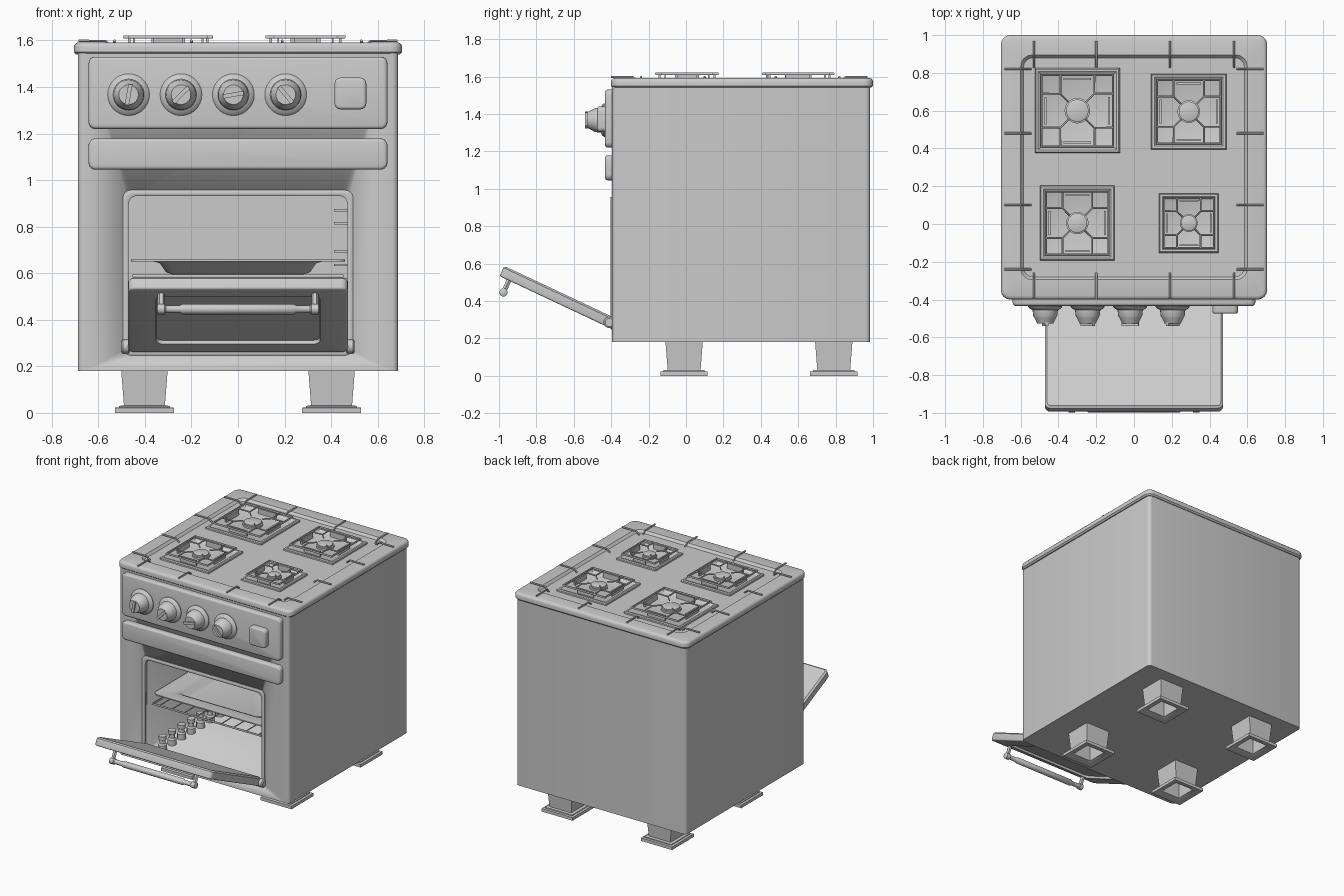
import bpy, bmesh
from math import sin, cos, pi, radians
from mathutils import Matrix, Vector

old = bpy.data.objects.get("Cube")
if old:
    bpy.data.objects.remove(old)

grey = bpy.data.materials.new("light_grey")
grey.use_nodes = True
grey.diffuse_color = (0.6, 0.6, 0.6, 1)
grey.node_tree.nodes["Principled BSDF"].inputs["Base Color"].default_value = (0.6, 0.6, 0.6, 1)

FLAT = Matrix.Identity(4)
FRONT = Matrix.Rotation(pi / 2, 4, 'X')      # local x, y, z -> right, up, outward
DOOR = Matrix.Translation((0, -0.40, 0.285)) @ Matrix.Rotation(radians(154.8), 4, 'X')
SIDE = Matrix.Rotation(pi / 2, 4, 'Y')


def at(x, y, z=0):
    return Matrix.Translation((x, y, z))


def select(ob):
    bpy.ops.object.select_all(action='DESELECT')
    ob.select_set(True)
    bpy.context.view_layer.objects.active = ob


def loft(name, rings, m=FLAT, seg=4, caps=(True, True)):
    """Skin through rounded rectangles given as (cx, cy, hx, hy, radius, z)."""
    bm = bmesh.new()
    loops = []
    for cx, cy, hx, hy, r, z in rings:
        loop = []
        for q, (sx, sy) in enumerate(((1, 1), (-1, 1), (-1, -1), (1, -1))):
            for k in range(seg + 1):
                a = (q + k / max(seg, 1)) * pi / 2
                rr = r if seg else 0
                loop.append(bm.verts.new(m @ Vector((cx + sx * (hx - rr) + rr * cos(a),
                                                     cy + sy * (hy - rr) + rr * sin(a), z))))
        loops.append(loop)
    n = len(loops[0])
    for a, b in zip(loops, loops[1:]):
        for i in range(n):
            j = (i + 1) % n
            bm.faces.new((a[i], a[j], b[j], b[i]))
    if caps[0]:
        bm.faces.new(loops[0][::-1])
    if caps[1]:
        bm.faces.new(loops[-1])
    bmesh.ops.remove_doubles(bm, verts=bm.verts, dist=1e-5)
    bmesh.ops.recalc_face_normals(bm, faces=bm.faces)
    me = bpy.data.meshes.new(name)
    bm.to_mesh(me)
    bm.free()
    me.materials.append(grey)
    ob = bpy.data.objects.new(name, me)
    bpy.context.collection.objects.link(ob)
    select(ob)
    bpy.ops.object.shade_smooth_by_angle(angle=radians(35))
    return ob


def soft(cx, cy, hx, hy, r, z0, z1, e):
    """Rings of a slab whose upper edge is rounded by e."""
    rings = [(cx, cy, hx, hy, r, z0)]
    for k in range(4):
        a = k * pi / 6
        d = e * (1 - cos(a))
        rings.append((cx, cy, hx - d, hy - d, max(r - d, 0.002), z1 - e + e * sin(a)))
    return rings


def lathe(name, profile, m=FLAT, seg=6, caps=(True, True)):
    return loft(name, [(0, 0, r, r, r, z) for r, z in profile], m, seg, caps)


def box(name, lo, hi, m=FLAT):
    c = [(a + b) / 2 for a, b in zip(lo, hi)]
    hx, hy = (hi[0] - lo[0]) / 2, (hi[1] - lo[1]) / 2
    return loft(name, [(c[0], c[1], hx, hy, 0, z) for z in (lo[2], hi[2])], m, 0)


def rods(name, paths, radius, m=FLAT, closed=False):
    cu = bpy.data.curves.new(name, 'CURVE')
    cu.dimensions = '3D'
    cu.bevel_depth, cu.bevel_resolution, cu.use_fill_caps = radius, 1, True
    for path in paths:
        sp = cu.splines.new('POLY')
        sp.points.add(len(path) - 1)
        for p, co in zip(sp.points, path):
            p.co = (*(m @ Vector(co)), 1)
        sp.use_cyclic_u = closed
    cu.materials.append(grey)
    ob = bpy.data.objects.new(name, cu)
    bpy.context.collection.objects.link(ob)
    select(ob)
    bpy.ops.object.convert(target='MESH')
    bpy.ops.object.shade_smooth_by_angle(angle=radians(50))


# Body with the oven cavity cut out
body = loft("body", [(0, 0.295, 0.688, 0.69, 0.025, z) for z in (0.18, 1.555)])
cutter = loft("cavity_cutter", [(0, 0.595, 0.47, 0.345, 0.03, w) for w in (-0.78, 0.5)], FRONT)
mod = body.modifiers.new("cavity", 'BOOLEAN')
mod.object, mod.operation, mod.solver = cutter, 'DIFFERENCE', 'EXACT'
select(body)
bpy.ops.object.modifier_apply(modifier="cavity")
bpy.data.objects.remove(cutter)
loft("oven_frame", [(0, 0.602, h, h - 0.14, 0.035, w) for h, w in
                    ((0.495, 0.39), (0.495, 0.401), (0.489, 0.405), (0.476, 0.405),
                     (0.47, 0.401), (0.47, 0.38))], FRONT, caps=(False, False))

# Hob slab with a shallow recess
loft("hob_top", [(0, 0.3, 0.695, 0.69, 0.04, 1.54)]
     + soft(0, 0.3, 0.705, 0.70, 0.05, 1.55, 1.592, 0.02)
     + [(0, 0.3, 0.6, 0.595, 0.06, 1.592), (0, 0.3, 0.585, 0.58, 0.05, 1.575)])

# Wire clips over the rim
clips = []
for p in (-0.24, 0.10, 0.48, 0.82):
    for s in (-1, 1):
        clips.append([(s * d, p, z) for d, z in ((0.685, 1.598), (0.57, 1.598), (0.545, 1.576))])
for p in (-0.53, -0.20, 0.19, 0.53):
    for s in (-1, 1):
        clips.append([(p, 0.285 + s * d, z) for d, z in ((0.685, 1.598), (0.57, 1.598), (0.545, 1.576))])
rods("rim_clips", clips, 0.006)

# Burners: tray, cap and grate
for name, x, y, s in (("back_left", -0.30, 0.60, 0.45), ("back_right", 0.29, 0.595, 0.40),
                      ("front_left", -0.30, 0.005, 0.395), ("front_right", 0.29, 0.005, 0.315)):
    h = s / 2
    loft(name + "_tray", [(x, y, h - d, h - d, 0, z) for d, z in
                          ((0, 1.57), (0, 1.586), (0.006, 1.592), (0.018, 1.592),
                           (0.026, 1.586), (0.04, 1.579))], seg=0)
    lathe(name + "_burner_cap", [(s * r, z) for r, z in ((0.15, 1.575), (0.15, 1.592),
          (0.132, 1.594), (0.132, 1.604), (0.11, 1.608))], at(x, y))
    g, z = 0.42 * s, 1.615
    rods(name + "_grate_frame", [[(x + a * g, y + b * g, z) for a, b in
                                  ((1, 1), (-1, 1), (-1, -1), (1, -1))]], 0.007, closed=True)
    arms = []
    for q in range(4):
        turn = at(x, y) @ Matrix.Rotation(q * pi / 2, 4, 'Z')
        for path in (((0.1, 0.1), (0.2, 0.2), (0.2, 0.42)), ((0.2, 0.2), (0.42, 0.2))):
            arms.append([turn @ Vector((a * s, b * s, z)) for a, b in path])
        box(name + "_grate_foot", (-0.16 * s, 0.36 * s, 1.58), (0.16 * s, 0.385 * s, 1.618), turn)
    rods(name + "_grate_arms", arms, 0.005)

# Control panel, lower panel, button and knobs
loft("control_panel", soft(0, 1.375, 0.642, 0.155, 0.03, 0.39, 0.433, 0.014), FRONT)
loft("lower_panel", soft(0, 1.112, 0.642, 0.067, 0.03, 0.39, 0.433, 0.014), FRONT)
loft("square_button", soft(0.483, 1.372, 0.068, 0.068, 0.025, 0.42, 0.475, 0.012), FRONT)
for x, angle in ((-0.47, 80), (-0.245, 45), (-0.02, 10), (0.205, -50)):
    m = FRONT @ at(x, 1.367)
    lathe("knob", [(0.09, 0.425), (0.09, 0.438), (0.082, 0.448), (0.067, 0.455), (0.064, 0.485),
                   (0.056, 0.5), (0.042, 0.528)], m, 7)
    box("knob_pointer", (-0.045, -0.009, 0.5), (0.045, 0.009, 0.54),
        m @ Matrix.Rotation(radians(angle), 4, 'Z'))

# Open door with recessed window, handle and hinges
loft("door", [(0, 0.323, 0.46, 0.311, 0.02, -0.03), (0, 0.323, 0.472, 0.323, 0.03, -0.02)]
     + soft(0, 0.323, 0.472, 0.323, 0.03, -0.01, 0.03, 0.01)
     + [(0, 0.33, 0.352, 0.24, 0.03, 0.03), (0, 0.33, 0.35, 0.238, 0.03, 0.014)], DOOR)
across = DOOR @ at(0, 0.59, 0.1) @ SIDE
lathe("handle_bar", [(0.014, -0.35), (0.022, -0.345), (0.022, -0.315), (0.016, -0.31),
                     (0.016, -0.25), (0.022, -0.24), (0.022, 0.24), (0.016, 0.25),
                     (0.016, 0.31), (0.022, 0.315), (0.022, 0.345), (0.014, 0.35)], across, 4)
rods("handle_posts", [[(s * 0.33, 0.59, 0.02), (s * 0.33, 0.59, 0.1)] for s in (-1, 1)], 0.015, DOOR)
for s in (-1, 1):
    lathe("hinge", [(0.022, -0.018), (0.03, -0.012), (0.03, 0.012), (0.022, 0.018)],
          at(s * 0.483, -0.41, 0.285) @ SIDE, 4)

# Oven interior: baking pan, rack, side rails and gas nozzles
loft("baking_pan", [(0, 0.2, hx, hy, 0.04, z) for hx, hy, z in
                    ((0.28, 0.36, 0.594), (0.31, 0.39, 0.605), (0.335, 0.42, 0.642),
                     (0.36, 0.44, 0.65), (0.46, 0.53, 0.65), (0.46, 0.53, 0.658),
                     (0.36, 0.44, 0.658), (0.33, 0.41, 0.645), (0.305, 0.385, 0.61),
                     (0.28, 0.36, 0.602))])
rods("rack_frame", [[(-0.45, -0.34, 0.588), (0.45, -0.34, 0.588),
                     (0.45, 0.74, 0.588), (-0.45, 0.74, 0.588)]], 0.007, closed=True)
rods("rack_wires", [[(-0.4 + 0.1 * i, -0.34, 0.588), (-0.4 + 0.1 * i, 0.74, 0.588)]
                    for i in range(9)], 0.004)
for z in (0.57, 0.63, 0.69, 0.81, 0.865):
    box("side_rail", (0.412, -0.3, z), (0.472, 0.7, z + 0.01))
for i in range(9):
    lathe("gas_nozzle", [(0.03, 0.25), (0.03, 0.29), (0.02, 0.3), (0.02, 0.325), (0.027, 0.33),
                         (0.027, 0.355)], at(-0.4, -0.3 + 0.11 * i), 3)

# Hollow flared feet
for x in (-0.402, 0.402):
    for y in (-0.01, 0.79):
        loft("foot", [(x, y, h, h, 0, z) for h, z in
                      ((0.1, 0.185), (0.088, 0.032), (0.11, 0.03), (0.11, 0.024), (0.126, 0.022),
                       (0.126, 0), (0.108, 0), (0.075, 0.015), (0.085, 0.179))],
             seg=0, caps=(True, False))
